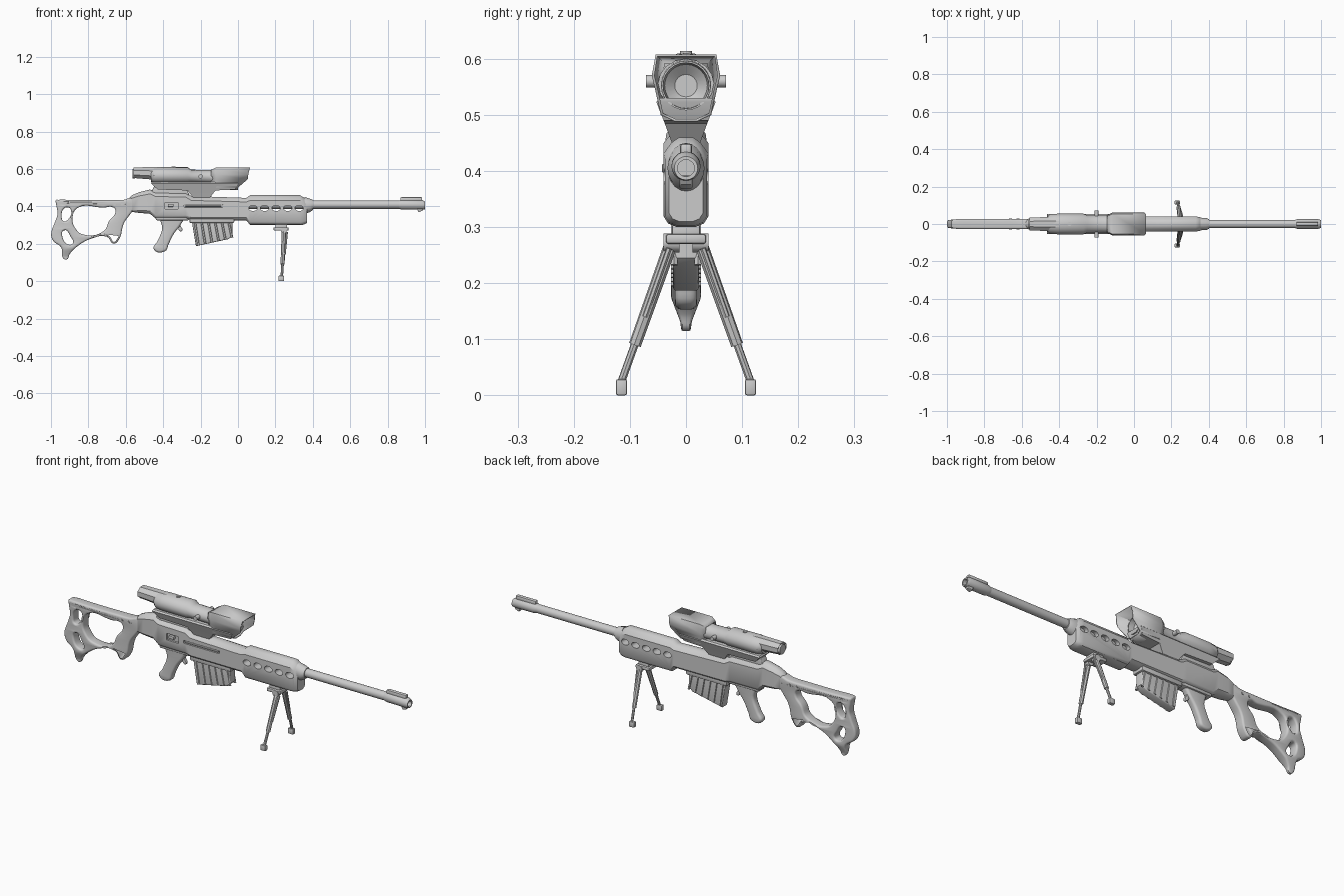
import bpy, bmesh, math
from mathutils import Vector, Matrix

if "Cube" in bpy.data.objects:
    bpy.data.objects.remove(bpy.data.objects["Cube"])


def finish(name, bm):
    bmesh.ops.recalc_face_normals(bm, faces=bm.faces)
    me = bpy.data.meshes.new(name)
    bm.to_mesh(me)
    bm.free()
    ob = bpy.data.objects.new(name, me)
    bpy.context.collection.objects.link(ob)
    return ob


def loft(name, rings, caps=True):
    bm = bmesh.new()
    vs = [[bm.verts.new(p) for p in r] for r in rings]
    n = len(vs[0])
    for a, b in zip(vs, vs[1:]):
        for i in range(n):
            bm.faces.new((a[i], a[(i + 1) % n], b[(i + 1) % n], b[i]))
    if caps:
        bm.faces.new(vs[0])
        bm.faces.new(vs[-1])
    return finish(name, bm)


def tube(name, stations, n=20, twist=0.0):
    # stations along x: (x, centre z, half width, half height)
    ang = [twist + 2 * math.pi * i / n for i in range(n)]
    return loft(name, [[(x, w * math.cos(a), z + h * math.sin(a)) for a in ang]
                       for x, z, w, h in stations])


def box(name, lo, hi, bevel=0.0):
    bm = bmesh.new()
    lo, hi = Vector(lo), Vector(hi)
    bmesh.ops.create_cube(bm, size=1, matrix=Matrix.Translation((lo + hi) / 2)
                          @ Matrix.Diagonal((*(hi - lo), 1)))
    if bevel:
        bmesh.ops.bevel(bm, geom=bm.edges[:], offset=bevel, segments=2, affect='EDGES', profile=0.5)
    return finish(name, bm)


def rod(name, p, q, r1, r2=None, n=10):
    p, q = Vector(p), Vector(q)
    d = q - p
    mat = Matrix.Translation((p + q) / 2) @ d.to_track_quat('Z', 'Y').to_matrix().to_4x4()
    bm = bmesh.new()
    bmesh.ops.create_cone(bm, cap_ends=True, segments=n, radius1=r1,
                          radius2=r1 if r2 is None else r2, depth=d.length, matrix=mat)
    return finish(name, bm)


def plate(name, outlines, half, bevel, smooth=True):
    # side outline (x, z), later outlines are holes; rounded rim
    cu = bpy.data.curves.new(name, 'CURVE')
    cu.dimensions, cu.fill_mode = '2D', 'BOTH'
    cu.extrude, cu.bevel_depth, cu.offset = half - bevel, bevel, -bevel
    cu.bevel_resolution, cu.resolution_u = 2, 5
    for pts in outlines:
        s = cu.splines.new('BEZIER')
        s.bezier_points.add(len(pts) - 1)
        for bp, p in zip(s.bezier_points, pts):
            bp.co = (*p, 0)
            bp.handle_left_type = bp.handle_right_type = 'AUTO' if smooth else 'VECTOR'
        s.use_cyclic_u = True
    tmp = bpy.data.objects.new(name + "_curve", cu)
    bpy.context.collection.objects.link(tmp)
    dg = bpy.context.evaluated_depsgraph_get()
    me = bpy.data.meshes.new_from_object(tmp.evaluated_get(dg))
    bm = bmesh.new()
    bm.from_mesh(me)
    bpy.data.objects.remove(tmp)
    bpy.data.meshes.remove(me)
    bmesh.ops.remove_doubles(bm, verts=bm.verts, dist=1e-5)
    for v in bm.verts:
        v.co = (v.co.x, -v.co.z, v.co.y)
    return finish(name, bm)


# Receiver and handguard: one chamfered body, stations (x, bottom, top, half width)
half = [(.3, 1), (.65, .94), (1, .82), (1, .12), (.8, .04), (.4, 0)]
section = half + [(-y, z) for y, z in reversed(half)]
stations = [(-.58, .375, .445, .02), (-.565, .37, .46, .028), (-.53, .365, .475, .033),
            (-.47, .36, .49, .035), (-.44, .335, .478, .037), (-.28, .335, .475, .04),
            (-.25, .325, .455, .04), (.045, .325, .445, .04), (.065, .30, .46, .04),
            (.33, .30, .46, .04), (.352, .302, .447, .037), (.368, .31, .43, .03)]
body = loft("receiver", [[(x, w * y, b + (t - b) * z) for y, z in section]
                         for x, b, t, w in stations])
cutters = [box("port_cutter", (-.39, -.06, .385), (-.32, -.028, .42)),
           box("slot_cutter", (-.29, -.06, .395), (-.08, -.031, .41), .004)]
for x in (.08, .142, .204, .266, .327):
    c = rod("vent_cutter", (0, -.1, 0), (0, .1, 0), .015, n=16)
    c.data.transform(Matrix.Translation((x, 0, .39)) @ Matrix.Diagonal((1.5, 1, 1, 1)))
    cutters.append(c)
for c in cutters:
    m = body.modifiers.new("cut", 'BOOLEAN')
    m.operation, m.solver, m.object = 'DIFFERENCE', 'EXACT', c
me = bpy.data.meshes.new_from_object(body.evaluated_get(bpy.context.evaluated_depsgraph_get()))
body.modifiers.clear()
body.data = me
for c in cutters:
    bpy.data.objects.remove(c)
box("bolt_handle", (-.375, -.043, .397), (-.345, -.025, .413), .003)
rod("slot_bar", (-.28, -.034, .402), (-.09, -.034, .402), .005)

# Barrel with collar, and muzzle brake with hollow bore
tube("barrel", [(.03, .409, .022, .022), (.88, .409, .022, .022)])
tube("barrel_collar", [(.355, .405, .033, .045), (.385, .405, .033, .036),
                       (.402, .408, .026, .026)])
tube("muzzle_brake", [(.86, .409, .022, .022), (.875, .409, .026, .026), (.985, .408, .026, .026),
                      (1, .405, .021, .021), (1, .405, .015, .015), (.95, .405, .015, .015)])
box("muzzle_top_fin", (.868, -.011, .425), (.985, .011, .449), .006)
plate("muzzle_lug", [[(.955, .39), (.965, .369), (.985, .376), (.995, .392)]], .012, .003, False)

# Skeleton stock with three openings
stock = plate("stock", [
    [(-.973, .433), (-.96, .435), (-.85, .433), (-.7, .433), (-.61, .435), (-.565, .443),
     (-.55, .40), (-.575, .36), (-.61, .31), (-.638, .22), (-.665, .2), (-.70, .237), (-.79, .225),
     (-.86, .185), (-.9, .145), (-.915, .116), (-.935, .122), (-.945, .18), (-.988, .215),
     (-.999, .25), (-.977, .32), (-.965, .36), (-.972, .41)],
    [(-.86, .39), (-.72, .393), (-.665, .393), (-.655, .37), (-.69, .32), (-.717, .268),
     (-.83, .25), (-.868, .28), (-.885, .33)],
    [(-.912, .395), (-.893, .38), (-.908, .33), (-.932, .32), (-.943, .35), (-.933, .385)],
    [(-.93, .272), (-.893, .235), (-.883, .203), (-.905, .195), (-.937, .23)]], .027, .01)
for v in stock.data.vertices:
    # toe narrows towards the bottom, butt towards the rear
    v.co.y *= max(.35, min(1, 1 - (.175 - v.co.z) / .07)) * min(1, .75 + (v.co.x + 1) * 4)
box("stock_hinge", (-.60, -.024, .375), (-.55, .024, .436), .008)
for x in (-.66, -.62):
    rod("stock_pin", (x, -.03, .412), (x, .03, .412), .007, n=12)

# Pistol grip, trigger and guard ridge
plate("grip", [[(-.41, .345), (-.29, .345), (-.305, .305), (-.345, .25), (-.37, .2), (-.39, .16),
                (-.45, .17), (-.43, .215), (-.405, .28)]], .02, .012)
plate("trigger", [[(-.33, .34), (-.305, .34), (-.308, .30), (-.298, .27), (-.31, .267),
                   (-.322, .30)]], .008, .003)
box("grip_base", (-.44, -.028, .325), (-.26, .028, .35), .008)

# Magazine with slanted ribs on both sides
plate("magazine", [[(-.25, .34), (-.03, .34), (-.03, .245), (-.05, .225), (-.225, .187)]],
      .023, .005, False)
for i in range(6):
    x = -.232 + i * .036
    zb = .195 + i * .0075
    for y in (-.021, .021):
        rod("magazine_rib", (x, y, .325), (x + .02, y, zb), .007, n=6)
box("magazine_well", (-.26, -.034, .31), (-.02, .034, .345), .008)

# Bipod
box("bipod_mount", (.19, -.036, .27), (.27, .036, .288), .005)
box("bipod_block", (.2, -.025, .28), (.262, .025, .305), .004)
for s in (-1, 1):
    rod("bipod_hinge", (.245, s * .012, .272), (.245, s * .04, .272), .017, n=12)
    rod("bipod_upper_leg", (.246, s * .026, .272), (.238, s * .091, .09), .012, .011, 8)
    rod("bipod_leg_spring", (.262, s * .03, .262), (.25, s * .073, .14), .005, n=6)
    rod("bipod_lower_leg", (.239, s * .088, .1), (.234, s * .115, .025), .007, n=8)
    box("bipod_foot", (.216, s * .115 - .01, 0), (.246, s * .115 + .01, .029), .004)

# Scope mount: winged saddle tapering down to the receiver
loft("scope_mount", [[(a, -w, z), (b, -w, z), (b, w, z), (a, w, z)] for z, a, b, w in (
    (.447, -.24, -.15, .024), (.485, -.27, -.12, .038), (.49, -.43, -.015, .04),
    (.523, -.465, .0, .053), (.53, -.46, .0, .046))])
plate("scope_rail", [[(-.47, .46), (-.45, .505), (-.28, .505), (-.26, .46)]], .022, .004, False)

# Scope tube: eyepiece hood, turret body, waist and recessed objective
tube("scope_eyepiece", [(-.545, .578, .026, .022), (-.553, .578, .036, .032), (-.56, .58, .038, .031),
                        (-.45, .576, .04, .036), (-.40, .57, .042, .042)][1:], 8, math.pi / 8)
tube("scope_ocular", [(-.55, .575, .025, .025), (-.563, .575, .025, .025)])
tube("scope_body", [(-.465, .566, .038, .036), (-.45, .565, .052, .043), (-.41, .565, .055, .046),
                    (-.27, .565, .055, .045), (-.25, .56, .046, .036), (-.15, .558, .046, .036),
                    (-.12, .555, .05, .045)], 16)
tube("scope_objective", [(-.13, .553, .045, .045), (0, .552, .044, .044), (0, .552, .041, .041),
                         (-.03, .552, .038, .038), (-.045, .552, .02, .02)], 24)
side = [(.02, .488), (.045, .5), (.055, .545), (.061, .57), (.054, .608)]
ring = side + [(-y, z) for y, z in reversed(side)]
hood = loft("scope_hood", [
    [(-.145, y * .75, .556 + (z - .556) * .75) for y, z in ring],
    [(-.115, y, z) for y, z in ring],
    [(.0 if z < .52 else .052 if z < .56 else .055 if z < .6 else .063, y, z)
     for y, z in ring]], False)
m = hood.modifiers.new("shell", 'SOLIDIFY')
m.thickness, m.offset = .005, -1

# Turret knobs
rod("elevation_knob", (-.345, 0, .59), (-.345, 0, .614), .011, n=16)
for s in (-1, 1):
    rod("side_knob", (-.2, s * .03, .56), (-.2, s * .071, .56), .011, n=16)

bpy.ops.object.select_all(action='SELECT')
bpy.context.view_layer.objects.active = body
bpy.ops.object.shade_smooth_by_angle(angle=math.radians(35))
